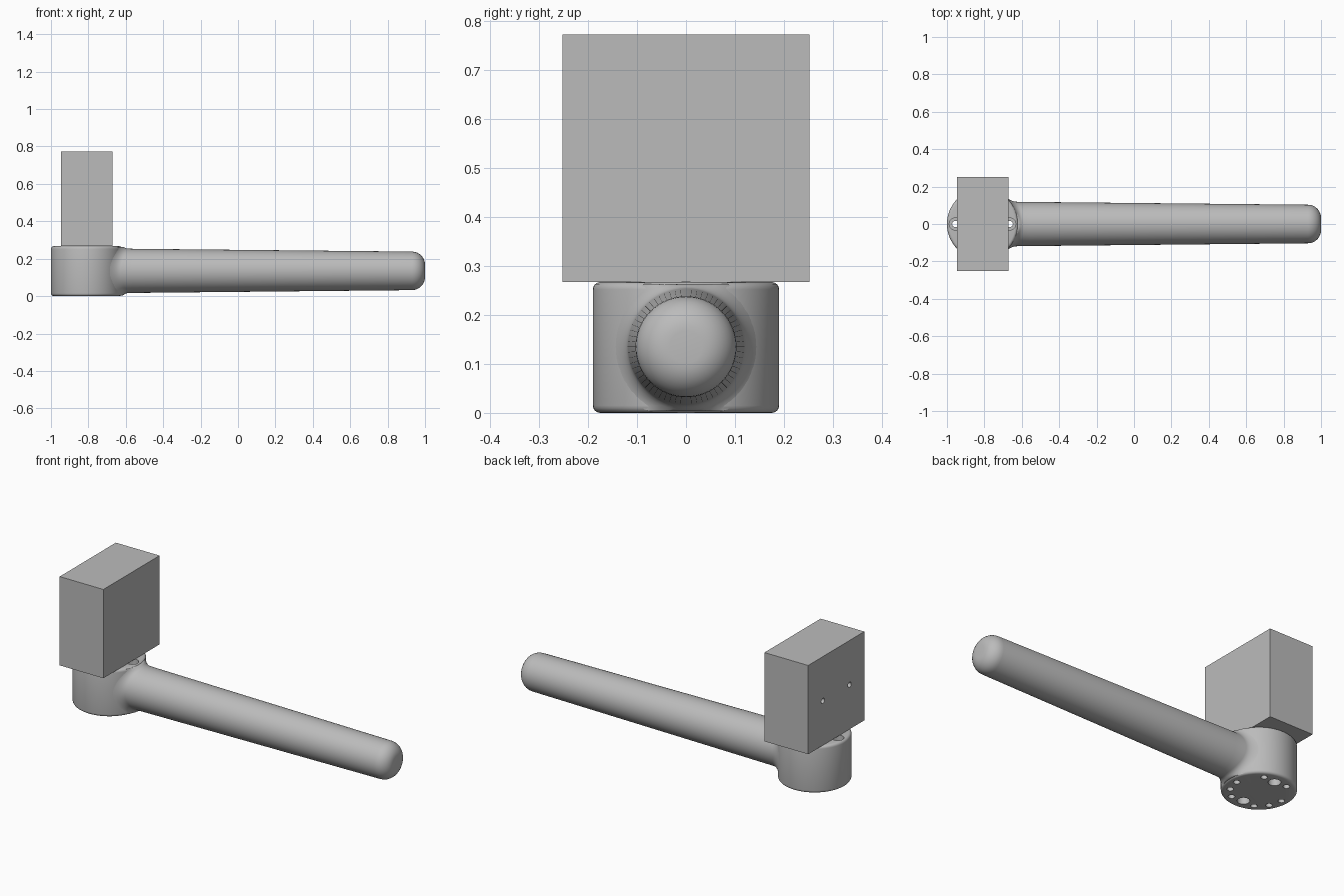
import bpy, bmesh
from math import sin, cos, pi, radians, sqrt
from mathutils import Matrix, Vector

if "Cube" in bpy.data.objects:
    bpy.data.objects.remove(bpy.data.objects["Cube"], do_unlink=True)

HUB_X, HUB_R, HUB_H = -0.81, 0.19, 0.267
AXIS_Z = 0.135
SEGS = 64

grey = bpy.data.materials.new("plain grey")
grey.use_nodes = True
colour = (0.5, 0.5, 0.5, 1)
grey.diffuse_color = colour
grey.node_tree.nodes["Principled BSDF"].inputs["Base Color"].default_value = colour


def finish(name, bm):
    bmesh.ops.recalc_face_normals(bm, faces=bm.faces)
    mesh = bpy.data.meshes.new(name)
    bm.to_mesh(mesh)
    bm.free()
    mesh.materials.append(grey)
    obj = bpy.data.objects.new(name, mesh)
    bpy.context.collection.objects.link(obj)
    return obj


def drill(target, start, end, radius):
    """Cut a round hole between two points."""
    start, end = Vector(start), Vector(end)
    axis = end - start
    bm = bmesh.new()
    spin = axis.to_track_quat('Z', 'Y').to_matrix().to_4x4()
    bmesh.ops.create_cone(bm, cap_ends=True, segments=24, radius1=radius, radius2=radius,
                          depth=axis.length,
                          matrix=Matrix.Translation((start + end) / 2) @ spin)
    cutter = finish("hole_cutter", bm)
    cutter.hide_render = True
    mod = target.modifiers.new("hole", 'BOOLEAN')
    mod.operation, mod.solver, mod.object = 'DIFFERENCE', 'EXACT', cutter
    bpy.context.view_layer.objects.active = target
    bpy.ops.object.modifier_apply(modifier=mod.name)
    bpy.data.objects.remove(cutter, do_unlink=True)


# Hub: cylinder with rounded rims
bm = bmesh.new()
bmesh.ops.create_cone(bm, cap_ends=True, segments=SEGS, radius1=HUB_R, radius2=HUB_R,
                      depth=HUB_H, matrix=Matrix.Translation((HUB_X, 0, HUB_H / 2)))
rims = [e for e in bm.edges if abs(e.verts[0].co.z - e.verts[1].co.z) < 0.001]
bmesh.ops.bevel(bm, geom=rims, offset=0.015, segments=4, profile=0.5, affect='EDGES')
hub = finish("hub", bm)

# Ring of small holes in the underside; the two on the arm axis go right through
for angle in (0, 60, 120, 180, 210, 240, 300, 330):
    x = HUB_X + 0.145 * cos(radians(angle))
    y = 0.145 * sin(radians(angle))
    through = angle in (0, 180)
    drill(hub, (x, y, -0.05), (x, y, 0.35 if through else 0.1), 0.017)
    if through:
        drill(hub, (x, y, 0.2), (x, y, 0.35), 0.033)

# Pair of larger underside holes
for y in (-0.12, 0.12):
    drill(hub, (HUB_X, y, -0.05), (HUB_X, y, 0.2), 0.032)

# Arm: tapered round bar, flared onto the hub and rounded at the tip
bm = bmesh.new()
rings = []
FLARE, ROOT_R, END_R, TIP_R = 0.035, 0.119, 0.103, 0.07


def add_ring(place):
    rings.append([bm.verts.new(place(2 * pi * i / SEGS)) for i in range(SEGS)])


for k in range(7):
    t = k / 6 * pi / 2

    def flare(a, t=t):
        r = ROOT_R + FLARE * (1 - sin(t))
        y = r * cos(a)
        x = HUB_X + sqrt(HUB_R ** 2 - y * y) + FLARE * (1 - cos(t)) - 0.002
        z = min(max(AXIS_Z + r * sin(a), 0.004), HUB_H - 0.004)
        return (x, y, z)
    add_ring(flare)

tip = [(1 - TIP_R + TIP_R * sin(k / 8 * pi / 2), END_R - TIP_R + TIP_R * cos(k / 8 * pi / 2))
       for k in range(9)]
for x, r in [(-0.56, ROOT_R - 0.001)] + tip:
    add_ring(lambda a: (x, r * cos(a), AXIS_Z + r * sin(a)))
for a, b in zip(rings, rings[1:]):
    for i in range(SEGS):
        j = (i + 1) % SEGS
        bm.faces.new((a[i], a[j], b[j], b[i]))
bm.faces.new(rings[-1])
arm = finish("arm", bm)

# Block standing on the hub, with two blind holes in its outer face
bm = bmesh.new()
bmesh.ops.create_cube(bm, size=1, matrix=Matrix.Translation((-0.808, 0, 0.5195))
                      @ Matrix.Diagonal((0.275, 0.505, 0.505, 1)))
block = finish("block", bm)
for y in (-0.12, 0.12):
    drill(block, (-1.0, y, 0.52), (-0.8, y, 0.52), 0.015)

# Smooth round surfaces, keep edges crisp
bpy.ops.object.select_all(action='DESELECT')
for obj in (hub, arm, block):
    obj.select_set(True)
bpy.context.view_layer.objects.active = hub
bpy.ops.object.shade_smooth_by_angle(angle=radians(35))
